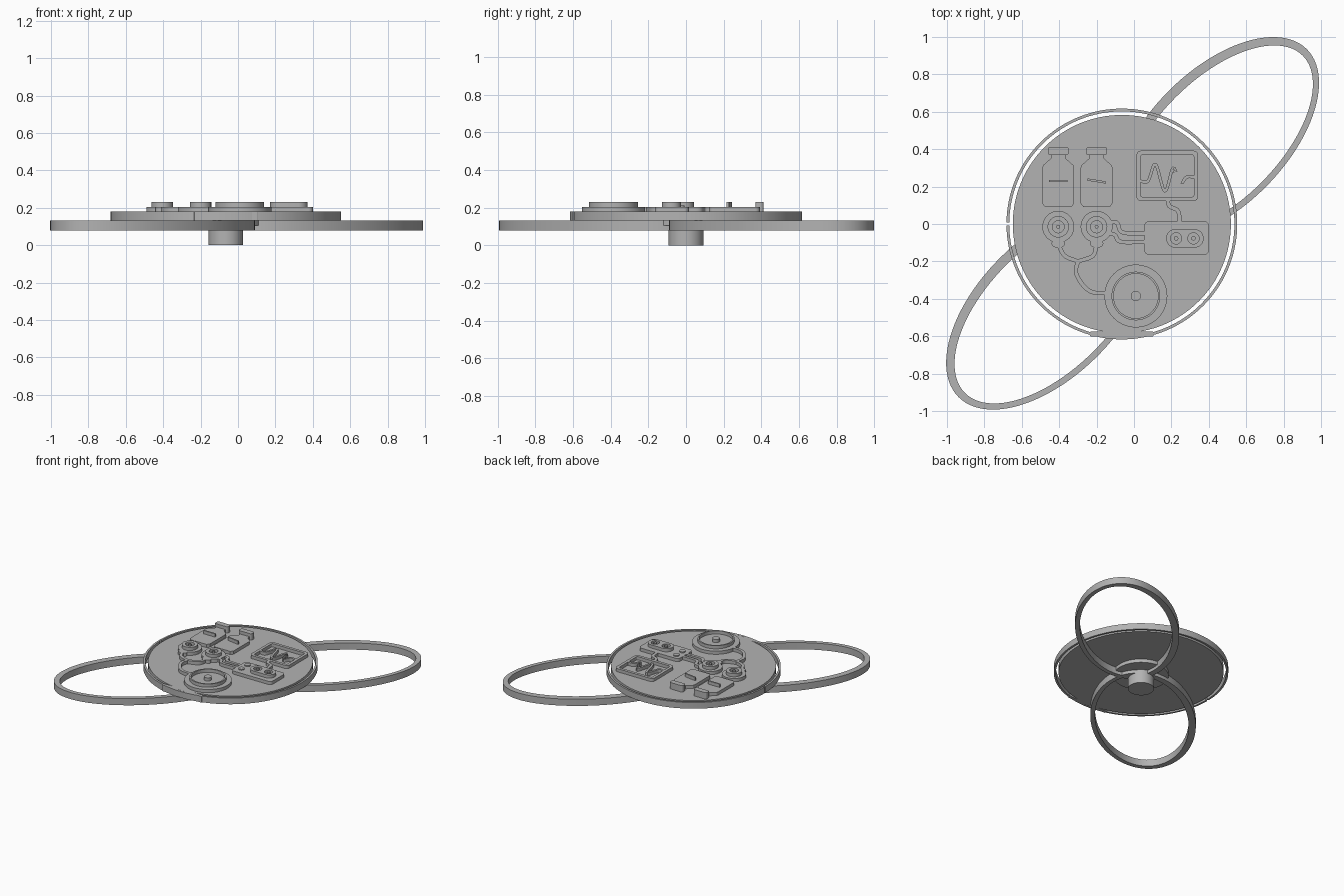
import bpy
from math import pi, cos, sin
from mathutils import Vector

old = bpy.data.objects.get("Cube")
if old:
    bpy.data.objects.remove(old, do_unlink=True)

grey = bpy.data.materials.new("plain_grey")
grey.use_nodes = True
grey.diffuse_color = (0.45, 0.45, 0.45, 1)
grey.node_tree.nodes["Principled BSDF"].inputs["Base Color"].default_value = (0.45, 0.45, 0.45, 1)

FLOOR, MID, TOP = 0.18, 0.205, 0.23   # face of the disc, and two relief levels


def plate(name, loops, z0, z1):
    """Extrude closed 2D outlines; inner outlines become holes."""
    curve = bpy.data.curves.new(name, "CURVE")
    curve.dimensions = "2D"
    curve.fill_mode = "BOTH"
    curve.extrude = (z1 - z0) / 2
    for loop in loops:
        spline = curve.splines.new("POLY")
        spline.points.add(len(loop) - 1)
        for p, (x, y) in zip(spline.points, loop):
            p.co = (x, y, 0, 1)
        spline.use_cyclic_u = True
    ob = bpy.data.objects.new(name, curve)
    ob.location.z = (z0 + z1) / 2
    bpy.context.collection.objects.link(ob)
    bpy.ops.object.select_all(action="DESELECT")
    ob.select_set(True)
    bpy.context.view_layer.objects.active = ob
    bpy.ops.object.convert(target="MESH")
    ob = bpy.context.object
    ob.data.materials.clear()
    ob.data.materials.append(grey)
    bpy.ops.object.shade_smooth_by_angle()
    return ob


def ellipse(cx, cy, a, b=None, turn=0.0, n=64):
    b = b or a
    pts = []
    for i in range(n):
        t = 2 * pi * i / n
        u, v = a * cos(t), b * sin(t)
        pts.append((cx + u * cos(turn) - v * sin(turn), cy + u * sin(turn) + v * cos(turn)))
    return pts


def rounded(cx, cy, w, h, r, n=6):
    pts = []
    for k, (sx, sy) in enumerate([(1, 1), (-1, 1), (-1, -1), (1, -1)]):
        for i in range(n + 1):
            t = (k + i / n) * pi / 2
            pts.append((cx + sx * (w / 2 - r) + r * cos(t), cy + sy * (h / 2 - r) + r * sin(t)))
    return pts


def ribbon(path, width, steps=8):
    """Outline of a band that follows a smooth path."""
    p = [Vector(q) for q in path]
    p = [2 * p[0] - p[1]] + p + [2 * p[-1] - p[-2]]
    pts = []
    for a, b, c, d in zip(p, p[1:], p[2:], p[3:]):
        for i in range(steps):
            t = i / steps
            pts.append(0.5 * (2 * b + (c - a) * t + (2 * a - 5 * b + 4 * c - d) * t * t
                              + (3 * b - a - 3 * c + d) * t ** 3))
    pts.append(p[-2])
    left, right = [], []
    for i, q in enumerate(pts):
        t = (pts[min(i + 1, len(pts) - 1)] - pts[max(i - 1, 0)]).normalized()
        n = Vector((-t.y, t.x)) * width / 2
        left.append(tuple(q + n))
        right.append(tuple(q - n))
    return left + right[::-1]


# Hub, mounting plate and main disc
CX = -0.065
plate("hub", [ellipse(CX, 0, 0.092)], 0, 0.11)
plate("mounting_plate", [ellipse(CX, 0, 0.195)], 0.105, 0.135)
plate("main_disc", [ellipse(CX, 0, 0.583, n=128)], 0.132, FLOOR)

# Thin split rim round the disc
GAP = 0.012
arc = [pi + GAP + (2 * pi - 2 * GAP) * i / 128 for i in range(129)]
rim = [(CX + 0.617 * cos(t), 0.617 * sin(t)) for t in arc]
rim += [(CX + 0.602 * cos(t), 0.602 * sin(t)) for t in reversed(arc)]
plate("split_rim", [rim], 0.132, FLOOR)
plate("rim_bridge", [rounded(CX, -0.588, 0.34, 0.025, 0.005)], 0.132, FLOOR)

# Two oval loops under the disc
for name, x, y, a, b in [("left_loop", 0.445, 0.455, 0.678, 0.365),
                         ("right_loop", -0.457, -0.445, 0.68, 0.37)]:
    plate(name, [ellipse(x, y, a, b, pi / 4, 96),
                 ellipse(x + 0.006, y - 0.006, a - 0.04, b - 0.042, pi / 4, 96)], 0.08, 0.132)

# Bottles with raised caps and level lines, and the dials below them
for side, x, slope in [("right", -0.405, 0.0), ("left", -0.2, -0.008)]:
    half = [(0.04, 0.405), (0.04, 0.35), (0.08, 0.315), (0.085, 0.3), (0.085, 0.11), (0.07, 0.09)]
    body = [(x + u, v) for u, v in half] + [(x - u, v) for u, v in reversed(half)]
    plate(side + "_bottle", [body], FLOOR - 0.005, MID)
    plate(side + "_bottle_cap", [rounded(x, 0.39, 0.112, 0.042, 0.012)], FLOOR - 0.005, TOP)
    plate(side + "_level_line", [ribbon([(x - 0.05, 0.23 - slope), (x + 0.05, 0.23 + slope)], 0.012)],
          MID - 0.005, TOP)
    plate(side + "_dial", [ellipse(x, -0.015, 0.085)], FLOOR - 0.005, MID)
    plate(side + "_dial_ring", [ellipse(x, -0.015, 0.057), ellipse(x, -0.015, 0.032)], MID - 0.005, TOP)
    plate(side + "_dial_pin", [ellipse(x, -0.015, 0.01, n=16)], MID - 0.005, TOP)
    plate(side + "_dial_foot", [ellipse(x, -0.105, 0.036, 0.022)], FLOOR - 0.005, MID)

# Tubes
tubes = {
    "right_ear_tube": [(-0.405, -0.11), (-0.37, -0.17), (-0.3, -0.2)],
    "left_ear_tube": [(-0.2, -0.11), (-0.22, -0.17), (-0.3, -0.2)],
    "chest_tube": [(-0.3, -0.2), (-0.31, -0.26), (-0.27, -0.33), (-0.22, -0.365), (-0.14, -0.37)],
    "upper_box_tube": [(-0.13, 0.01), (-0.09, 0.005), (-0.06, -0.045), (0.07, -0.05)],
    "lower_box_tube": [(-0.13, -0.05), (-0.1, -0.06), (-0.07, -0.095), (0.07, -0.095)],
    "monitor_cable": [(0.18, 0.13), (0.19, 0.095), (0.235, 0.07), (0.245, 0.01)],
}
for name, path in tubes.items():
    plate(name, [ribbon(path, 0.022)], FLOOR - 0.005, MID)

# Monitor frame with a wave line
plate("monitor_frame", [rounded(0.178, 0.257, 0.33, 0.27, 0.025),
                        rounded(0.178, 0.257, 0.285, 0.225, 0.012)], FLOOR - 0.005, MID)
wave = [(0.03, 0.23), (0.075, 0.23), (0.115, 0.32), (0.165, 0.175), (0.21, 0.3),
        (0.245, 0.21), (0.28, 0.25), (0.33, 0.25)]
plate("monitor_wave", [ribbon(wave, 0.016)], FLOOR - 0.005, MID)

# Control box with two knobs and a double gauge
plate("control_box", [rounded(0.228, -0.075, 0.345, 0.18, 0.025)], FLOOR - 0.005, MID)
for i, y in enumerate([-0.03, -0.105]):
    plate(f"box_knob_{i}", [ellipse(0.104, y, 0.022, n=24)], MID - 0.005, MID + 0.008)
plate("gauge_surround", [rounded(0.272, -0.077, 0.2, 0.1, 0.049),
                         ellipse(0.225, -0.077, 0.03), ellipse(0.318, -0.077, 0.03)], MID - 0.005, TOP)
for i, x in enumerate([0.225, 0.318]):
    plate(f"gauge_pin_{i}", [ellipse(x, -0.077, 0.012, n=16)], MID - 0.005, TOP)

# Chest piece: flange, raised wall and centre post
plate("chest_flange", [ellipse(0.01, -0.385, 0.168)], FLOOR - 0.005, MID)
plate("chest_wall", [ellipse(0.01, -0.385, 0.13), ellipse(0.01, -0.385, 0.119)], MID - 0.005, TOP)
plate("chest_post", [ellipse(0.01, -0.385, 0.027, n=24)], MID - 0.005, TOP)
